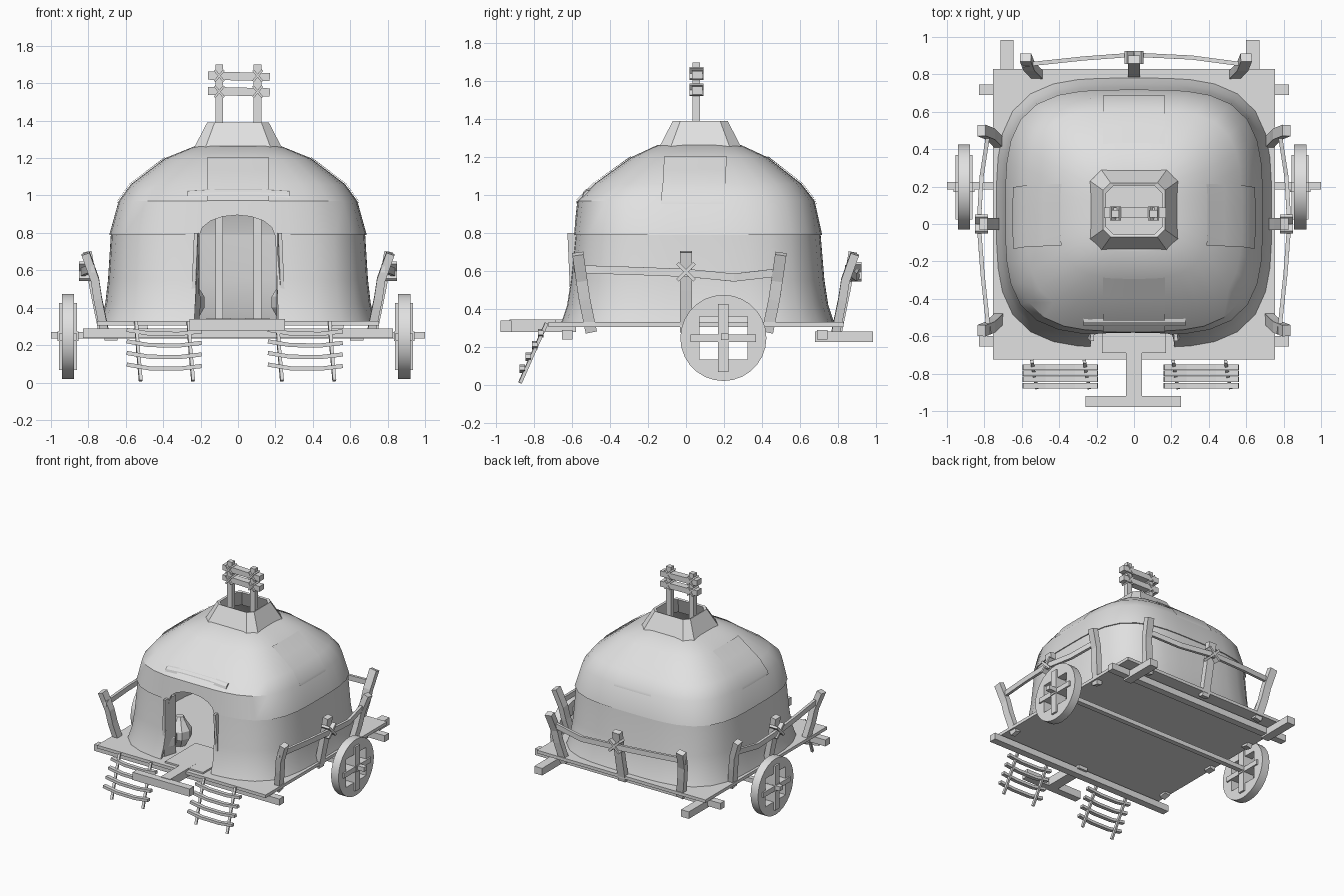
import bpy, bmesh, math
from mathutils import Vector, Matrix

if "Cube" in bpy.data.objects:
    bpy.data.objects.remove(bpy.data.objects["Cube"])

mat = bpy.data.materials.new("pale_grey")
mat.use_nodes = True
mat.diffuse_color = (0.75, 0.75, 0.75, 1)
mat.node_tree.nodes["Principled BSDF"].inputs["Base Color"].default_value = (0.75, 0.75, 0.75, 1)


def finish(name, bm, smooth=False):
    bmesh.ops.recalc_face_normals(bm, faces=bm.faces)
    me = bpy.data.meshes.new(name)
    bm.to_mesh(me)
    bm.free()
    me.materials.append(mat)
    if smooth:
        me.polygons.foreach_set("use_smooth", [True] * len(me.polygons))
        me.set_sharp_from_angle(angle=math.radians(32))
    ob = bpy.data.objects.new(name, me)
    bpy.context.scene.collection.objects.link(ob)
    return ob


def loft(name, rings, cap=True, closed=False, smooth=False):
    """Skin a list of point loops."""
    bm = bmesh.new()
    vs = [[bm.verts.new(p) for p in r] for r in rings]
    n = len(vs[0])
    pairs = list(zip(vs, vs[1:])) + ([(vs[-1], vs[0])] if closed else [])
    for a, b in pairs:
        for i in range(n):
            bm.faces.new((a[i], a[(i + 1) % n], b[(i + 1) % n], b[i]))
    if cap and not closed:
        bm.faces.new(vs[0])
        bm.faces.new(vs[-1])
    return finish(name, bm, smooth)


def box(name, x, y, z):
    """Box from (low, high) pairs."""
    return loft(name, [[(x[0], y[0], h), (x[1], y[0], h), (x[1], y[1], h), (x[0], y[1], h)] for h in z])


def beam(name, pts, w, h, up=(0, 0, 1)):
    """Square bar that follows a path."""
    pts = [Vector(p) for p in pts]
    rings = []
    for i, p in enumerate(pts):
        d = (pts[min(i + 1, len(pts) - 1)] - pts[max(i - 1, 0)]).normalized()
        s = d.cross(Vector(up)).normalized()
        u = s.cross(d)
        rings.append([p + s * w * a / 2 + u * h * b / 2 for a, b in ((-1, -1), (1, -1), (1, 1), (-1, 1))])
    return loft(name, rings)


def boolean_cut(ob, cutter):
    m = ob.modifiers.new("cut", 'BOOLEAN')
    m.operation = 'DIFFERENCE'
    m.solver = 'EXACT'
    m.object = cutter
    cutter.hide_render = True
    cutter.hide_viewport = True


# Tent levels: height, half width, front y, back y
LEVELS = [(0.33, 0.735, -0.66, 0.78), (0.42, 0.71, -0.63, 0.75), (0.55, 0.695, -0.61, 0.73),
          (0.79, 0.68, -0.585, 0.71), (0.97, 0.63, -0.565, 0.67), (1.06, 0.565, -0.475, 0.6),
          (1.2, 0.38, -0.28, 0.42), (1.265, 0.22, -0.14, 0.28)]
POWER = 3.6


def level(z):
    for a, b in zip(LEVELS, LEVELS[1:]):
        if z <= b[0]:
            t = (z - a[0]) / (b[0] - a[0])
            return [p + (q - p) * t for p, q in zip(a, b)]
    return LEVELS[-1]


def outline(z, a, y0, y1, grow=0.0, n=40):
    pts = []
    for i in range(n):
        t = 2 * math.pi * (i + 0.5) / n
        c, s = math.cos(t), math.sin(t)
        k = (abs(c) ** POWER + abs(s) ** POWER) ** (-1 / POWER)
        pts.append((c * k * (a + grow), (y0 + y1) / 2 + s * k * ((y1 - y0) / 2 + grow), z))
    return pts


def shell(name, levels, grow, thick=0.02):
    outer = [outline(*l, grow) for l in levels]
    inner = [outline(*l, grow - thick) for l in reversed(levels)]
    return loft(name, outer + inner, closed=True, smooth=True)


wall = shell("tent_wall", LEVELS[:4], 0)
roof = shell("tent_roof", LEVELS[3:], 0.008)

# Arched doorway
arch = [(-0.24, 0.2), (0.22, 0.2), (0.2, 0.78)]
arch += [(-0.005 + 0.2 * math.cos(t), 0.79 + 0.105 * math.sin(t)) for t in [math.pi * i / 8 for i in range(1, 8)]]
arch += [(-0.21, 0.78)]
cutter = loft("door_cutter", [[(x, y, z) for x, z in arch] for y in (-0.9, -0.3)])
for part in (wall, roof):
    boolean_cut(part, cutter)
for s, name in ((-1, "right"), (1, "left")):
    loft(name + "_door_flap", [[(s * (0.215 + f), -0.625 + f, z), (s * (0.235 + f), -0.625 + f, z),
         (s * 0.225, -0.5, z), (s * 0.205, -0.5, z)] for z, f in ((0.33, 0.02), (0.8, 0.0))])

# Smoke collar, open in the middle
def collar_ring(z, a, b, c=0.04):
    return [(x, 0.075 + y, z) for x, y in ((a - c, -b), (a, c - b), (a, b - c), (a - c, b),
            (c - a, b), (-a, b - c), (-a, c - b), (c - a, -b))]

loft("smoke_collar", [collar_ring(1.255, 0.235, 0.215, 0.06), collar_ring(1.39, 0.165, 0.145),
                      collar_ring(1.385, 0.15, 0.13), collar_ring(1.255, 0.2, 0.18, 0.06)], closed=True)

# Cloth panels that follow the roof on four sides
def panel(name, side):
    bm = bmesh.new()
    grid = []
    for z in (0.95, 0.97, 1.06, 1.13, 1.2):
        _, a, y0, y1 = level(z)
        yc, b = (y0 + y1) / 2, (y1 - y0) / 2
        row = []
        for i in range(7):
            u = -0.165 + 0.055 * i
            if side in "fb":
                d = (1 - (abs(u) / b) ** POWER) ** (1 / POWER) * b + 0.013
                row.append(bm.verts.new((u, yc + (d if side == "b" else -d), z + 0.004)))
            else:
                d = (1 - (abs(u) / a) ** POWER) ** (1 / POWER) * a + 0.013
                row.append(bm.verts.new((d if side == "l" else -d, yc + u - 0.02, z + 0.004)))
        grid.append(row)
    for r, q in zip(grid, grid[1:]):
        for i in range(6):
            bm.faces.new((r[i], r[i + 1], q[i + 1], q[i]))
    finish(name, bm, True)

for name, side in (("front", "f"), ("back", "b"), ("left", "l"), ("right", "r")):
    panel(name + "_roof_panel", side)

# Rolled cloth above the door, open along its front
arc = [math.radians(20 + 32 * i) for i in range(11)]
curl = [(0.042 * math.cos(t), 0.042 * math.sin(t)) for t in arc]
curl += [(0.024 * math.cos(t), 0.024 * math.sin(t)) for t in reversed(arc)]
loft("rolled_door_cloth", [[(x, -0.505 + c, 0.99 + lift + s) for c, s in curl]
     for x, lift in ((-0.27, -0.005), (-0.12, 0.005), (0.12, 0.005), (0.275, -0.005))])

# Chimney frame
for x in (-0.1, 0.105):
    box("frame_pole", (x - 0.021, x + 0.021), (0.035, 0.075), (0.33, 1.7))
    for z in (1.555, 1.64):
        beam("frame_lashing", [(x - 0.025, 0.055, z - 0.03), (x + 0.025, 0.055, z + 0.03)], 0.075, 0.012)
        beam("frame_lashing", [(x + 0.025, 0.055, z - 0.03), (x - 0.025, 0.055, z + 0.03)], 0.075, 0.012)
for z in (1.555, 1.637):
    beam("frame_plank", [(-0.16, 0.06, z + 0.004), (0.17, 0.06, z - 0.004)], 0.055, 0.044)

# Wagon bed and beams
box("wagon_floor", (-0.755, 0.755), (-0.725, 0.83), (0.305, 0.33))
box("door_step", (-0.17, 0.17), (-0.69, -0.3), (0.33, 0.343))
box("tongue", (-0.042, 0.042), (-0.93, -0.58), (0.278, 0.344))
box("tongue_crossbar", (-0.26, 0.25), (-0.978, -0.92), (0.278, 0.34))
box("front_cross_beam", (-0.83, 0.83), (-0.655, -0.598), (0.238, 0.29))
box("back_cross_beam", (-0.83, 0.83), (0.69, 0.745), (0.238, 0.29))
box("axle", (-1, 1), (0.185, 0.225), (0.235, 0.27))
for x in (-0.68, 0.635):
    box("rear_beam", (x - 0.035, x + 0.035), (0.68, 0.985), (0.225, 0.282))

# Wheels: pierced disc with crossed bars
for x in (-0.909, 0.888):
    ring = [(0.197 + 0.227 * math.cos(t), 0.247 + 0.227 * math.sin(t))
            for t in [2 * math.pi * i / 28 for i in range(28)]]
    wheel = loft("wheel", [[(x + d, y, z) for y, z in ring] for d in (-0.033, 0.033)], smooth=True)
    boolean_cut(wheel, box("wheel_cutter", (x - 0.1, x + 0.1), (0.07, 0.325), (0.132, 0.36)))
    box("wheel_upright", (x - 0.048, x + 0.048), (0.17, 0.224), (0.067, 0.425))
    box("wheel_crossbar", (x - 0.045, x + 0.045), (0.025, 0.37), (0.225, 0.265))
    box("wheel_hub", (x - 0.055, x + 0.055), (0.172, 0.222), (0.222, 0.272))

# Ladders at the front
for x in (-0.395, 0.36):
    for dx in (-0.14, 0.14):
        beam("ladder_rail", [(x + dx - 0.01, -0.735, 0.325), (x + dx, -0.8, 0.18),
                             (x + dx + 0.015, -0.875, 0.01)], 0.018, 0.018)
    for i in range(4):
        y, z = -0.765 - 0.033 * i, 0.262 - 0.062 * i
        beam("ladder_rung", [(x - 0.2, y, z + 0.02), (x - 0.08, y, z), (x + 0.08, y, z - 0.002),
                             (x + 0.2, y, z + 0.012)], 0.03, 0.022)

# Fences: t runs along the side, o points outward
def fence(name, place, t0, t1, base):
    ends = ((t0, -1), (t1, 1))
    for t, s in ends:
        beam(name + "_post", [place(t - s * 0.03, base - 0.01, 0.28), place(t + s * 0.005, base + 0.025, 0.45),
             place(t + s * 0.02, base + 0.04, 0.55), place(t + s * 0.04, base + 0.09, 0.69)],
             0.06, 0.045, place(0, 1, 0))
    beam(name + "_post", [place(0, base, 0.28), place(0.0, base + 0.045, 0.5), place(0.0, base + 0.08, 0.7)],
         0.065, 0.045, place(0, 1, 0))
    beam(name + "_rail", [place(t0 - 0.06, base + 0.05, 0.61), place(t0 * 0.5, base + 0.085, 0.6),
         place(0, base + 0.105, 0.59), place(t1 * 0.55, base + 0.09, 0.565),
         place(t1 + 0.05, base + 0.05, 0.595)], 0.022, 0.042)
    for s in (-1, 1):
        beam(name + "_lashing", [place(-0.045, base + 0.09, 0.595 - s * 0.045),
             place(0.045, base + 0.09, 0.595 + s * 0.045)], 0.07, 0.018)

fence("left_fence", lambda t, o, z: (o, t, z), -0.53, 0.46, 0.725)
fence("right_fence", lambda t, o, z: (-o, t, z), -0.53, 0.46, 0.725)
fence("back_fence", lambda t, o, z: (t, o, z), -0.54, 0.56, 0.8)

# Faceted pots inside the door
for p in ((-0.27, -0.36), (-0.29, -0.52), (0.27, -0.38)):
    loft("pot", [[(p[0] + r * math.cos(k * math.pi / 4), p[1] + r * math.sin(k * math.pi / 4), z)
         for k in range(8)] for r, z in ((0.05, 0.33), (0.09, 0.4), (0.09, 0.46), (0.045, 0.53), (0.03, 0.56))])
